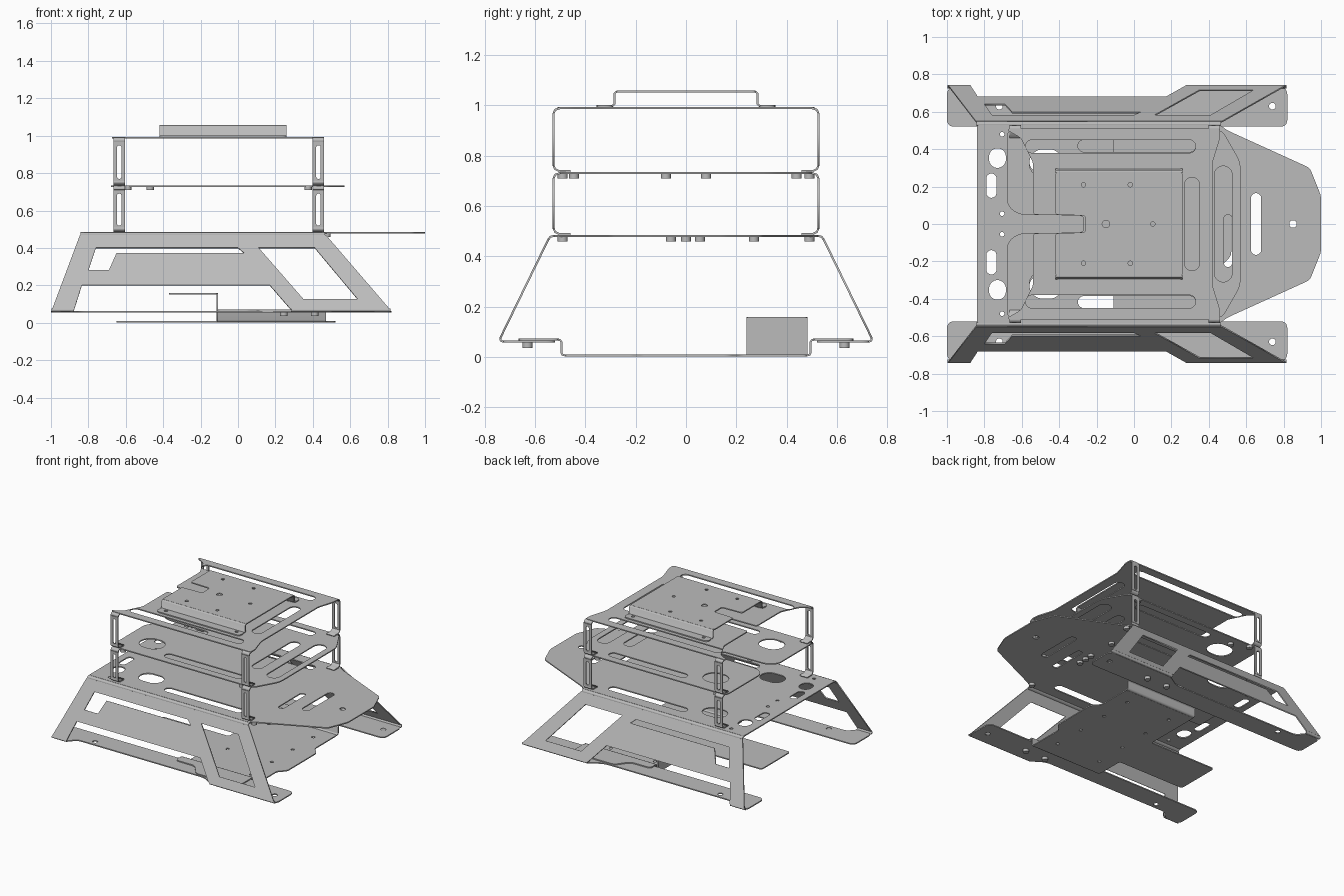
import bpy
from math import cos, sin, pi
from mathutils import Matrix, Vector

cube = bpy.data.objects.get("Cube")
if cube:
    bpy.data.objects.remove(cube, do_unlink=True)

T = 0.008  # sheet thickness
grey = bpy.data.materials.new("sheet_grey")
grey.use_nodes = True
COLOR = (0.5, 0.5, 0.5, 1)
grey.diffuse_color = COLOR
grey.node_tree.nodes["Principled BSDF"].inputs["Base Color"].default_value = COLOR


def frame(u, v, n, origin=(0, 0, 0)):
    m = Matrix((u, v, n)).transposed().to_4x4()
    m.translation = origin
    return m


def flat(z):
    return Matrix.Translation((0, 0, z))


def rounded(pts, r, steps=5):
    """Round every corner of a closed outline with a quadratic fillet."""
    out = []
    pts = [Vector(p) for p in pts]
    for i, p in enumerate(pts):
        a, b = pts[i - 1] - p, pts[(i + 1) % len(pts)] - p
        d = min(r, a.length * 0.49, b.length * 0.49)
        s, e = p + a.normalized() * d, p + b.normalized() * d
        for k in range(steps + 1):
            t = k / steps
            out.append(s * (1 - t) ** 2 + p * 2 * t * (1 - t) + e * t * t)
    return out


def slot(x0, x1, y0, y1):
    """Capsule hole filling the given box."""
    w, h = (x1 - x0) / 2, (y1 - y0) / 2
    cx, cy, r = x0 + w, y0 + h, min(w, h)
    out = []
    for k in range(24):
        a = 2 * pi * (k + 0.5) / 24
        c, s = cos(a), sin(a)
        out.append((cx + r * c + (w - r) * (1 if c > 0 else -1),
                    cy + r * s + (h - r) * (1 if s > 0 else -1)))
    return out


def hole(x, y, r=0.012):
    return slot(x - r, x + r, y - r, y + r)


def both(maker, x0, x1, y0, y1):
    return [maker(x0, x1, y0, y1), maker(x0, x1, -y1, -y0)]


def sheet(name, outline, holes, matrix, depth=T):
    """Cut a flat plate with holes and give it a thickness."""
    cu = bpy.data.curves.new(name, "CURVE")
    cu.dimensions, cu.fill_mode, cu.extrude = "2D", "BOTH", depth / 2
    for loop in [outline] + holes:
        sp = cu.splines.new("POLY")
        sp.points.add(len(loop) - 1)
        for pt, co in zip(sp.points, loop):
            pt.co = (co[0], co[1], 0, 1)
        sp.use_cyclic_u = True
    tmp = bpy.data.objects.new(name + "_outline", cu)
    bpy.context.collection.objects.link(tmp)
    dg = bpy.context.evaluated_depsgraph_get()
    me = bpy.data.meshes.new_from_object(tmp.evaluated_get(dg))
    bpy.data.objects.remove(tmp, do_unlink=True)
    me.transform(matrix)
    if matrix.determinant() < 0:
        me.flip_normals()
    me.materials.clear()
    me.materials.append(grey)
    ob = bpy.data.objects.new(name, me)
    bpy.context.collection.objects.link(ob)
    return ob


def strip(name, path, x0, x1, side=1):
    """Bent sheet: a y-z path with thickness, swept along x."""
    pts = [Vector(p) for p in path]
    left, right = [], []
    for i, p in enumerate(pts):
        d = (pts[min(i + 1, len(pts) - 1)] - pts[max(i - 1, 0)]).normalized()
        n = Vector((-d.y, d.x)) * T / 2
        left.append(p + n)
        right.append(p - n)
    m = frame((0, side, 0), (0, 0, 1), (1, 0, 0), ((x0 + x1) / 2, 0, 0))
    sheet(name, left + right[::-1], [], m, x1 - x0)


def bolt(x, y, top):
    sheet("bolt", hole(x, y, 0.02), [], flat(top - 0.011), 0.022)


def mirror_outline(half):
    """Close an outline by mirroring its upper half across y = 0."""
    return half + [(x, -y) for x, y in reversed(half)]


DECK, MID, TOP = 0.481, 0.731, 0.989

# Main deck with pointed nose
deck = mirror_outline([(-0.84, 0.53), (0.46, 0.53), (0.5, 0.5), (0.94, 0.3), (1, 0.15)])
cuts = [slot(0.625, 0.68, -0.165, 0.165), hole(0.85, 0, 0.02),
        slot(0.48, 0.525, -0.23, 0.05)]
cuts += both(slot, -0.79, -0.735, 0.14, 0.27) + both(slot, -0.775, -0.685, 0.3, 0.405)
cuts += both(slot, -0.3, 0.33, 0.385, 0.45) + both(slot, -0.56, -0.38, 0.27, 0.4)
for y in (-0.48, -0.055, 0.055, 0.48):
    cuts.append(hole(-0.705, y))
sheet("main_deck", rounded(deck, 0.02), cuts, flat(DECK))

# Middle shelf with flared cable slot
mid = mirror_outline([(-0.26, 0.045), (-0.62, 0.05), (-0.68, 0.1), (-0.68, 0.505),
                      (0.47, 0.505), (0.57, 0.33)])
cuts = both(slot, -0.3, 0.33, 0.385, 0.45) + both(slot, -0.56, -0.38, 0.25, 0.4)
cuts += [slot(0.27, 0.35, -0.25, 0.25), slot(0.43, 0.525, -0.31, 0.31)]
sheet("middle_shelf", rounded(mid, 0.04), cuts, flat(MID))

# Top shelf with long side slots
top = mirror_outline([(-0.27, 0.045), (-0.54, 0.05), (-0.54, 0.33), (-0.605, 0.46),
                      (-0.675, 0.5), (-0.67, 0.51), (0.46, 0.51), (0.46, 0.46),
                      (0.42, 0.33)])
cuts = both(slot, -0.58, 0.33, 0.38, 0.45) + [slot(0.27, 0.35, -0.25, 0.25)]
sheet("top_shelf", rounded(top, 0.02), cuts, flat(TOP))

# Raised equipment tray
tray = mirror_outline([(-0.26, 0.045), (-0.42, 0.05), (-0.42, 0.277), (0.26, 0.277)])
cuts = [hole(x, y) for x in (-0.27, -0.02) for y in (-0.21, 0.21)]
cuts += [hole(-0.15, 0, 0.02), hole(0.1, 0)]
sheet("tray_top", rounded(tray, 0.015), cuts, flat(1.054))
for s in (-1, 1):
    strip("tray_side", [(0.275, 1.054), (0.284, 1.048), (0.285, 1.004), (0.294, 0.997)],
          -0.42, 0.26, s)
    rim = [(-0.42, s * 0.29), (0.26, s * 0.29), (0.26, s * 0.355), (-0.42, s * 0.355)]
    sheet("tray_rim", rounded(rim, 0.03),
          [hole(-0.365, s * 0.315), hole(0.21, s * 0.315)], flat(0.997))

# Slotted legs joining the shelves, with inward feet
for s in (-1, 1):
    for x in (-0.635, 0.43):
        for z0, z1 in ((DECK + T, MID), (MID + T, TOP)):
            y = 0.526
            wall = frame((1, 0, 0), (0, 0, 1), (0, -1, 0), (x, s * y, 0))
            a, b = z0 + 0.02, z1 - 0.02
            sheet("leg", [(-0.031, a), (0.031, a), (0.031, b), (-0.031, b)],
                  [slot(-0.012, 0.012, a + 0.01, b - 0.02)], wall)
            strip("leg_foot", [(0.46, z0), (0.505, z0), (0.52, z0 + 0.007), (y, a)],
                  x - 0.031, x + 0.031, s)
            strip("leg_bend", [(y, b), (0.52, z1 - 0.007), (0.5, z1)],
                  x - 0.031, x + 0.031, s)

# Slanted side panels with windows and bottom flanges
SLOPE = -0.487
panel = [(-0.993, 0.073), (-0.875, 0.073), (-0.835, 0.2), (0.17, 0.2), (0.28, 0.073),
         (0.81, 0.073), (0.47, 0.468), (-0.845, 0.468)]
long_window = [(-0.8, 0.28), (-0.76, 0.4), (0, 0.4), (0.035, 0.37), (-0.65, 0.37),
               (-0.69, 0.28)]
big_window = [(0.11, 0.4), (0.41, 0.4), (0.64, 0.125), (0.35, 0.125)]
flange = [(-1, 0.52), (0.82, 0.52), (0.82, 0.73), (0.29, 0.73), (0.2, 0.67),
          (-0.84, 0.67), (-0.88, 0.73), (-1, 0.73)]
for s in (-1, 1):
    lean = frame((1, 0, 0), (0, s * SLOPE, 1), Vector((0, s, -SLOPE)).normalized(),
                 (0, s * (0.738 - SLOPE * 0.075), 0))
    sheet("side_panel", panel, [long_window, big_window], lean)
    strip("panel_top_bend", [(0.525, DECK), (0.54, DECK - 0.004), (0.547, 0.466)],
          -0.842, 0.465, s)
    for x0, x1 in ((-0.997, -0.877), (0.285, 0.815)):
        strip("panel_foot_bend", [(0.738, 0.075), (0.737, 0.065), (0.726, 0.06)], x0, x1, s)
    outline = [(x, s * y) for x, y in flange]
    sheet("foot_flange", rounded(outline, 0.04),
          [hole(x, s * 0.63, 0.018) for x in (-0.72, 0.74)], flat(0.06))

# Base plate with rear tongue
base = [(-0.65, -0.28), (-0.11, -0.28), (-0.11, -0.482), (0.47, -0.482), (0.47, -0.22),
        (0.52, -0.17), (0.52, 0.17), (0.47, 0.22), (0.47, 0.482), (-0.11, 0.482),
        (-0.11, 0.05), (-0.65, 0.05)]
sheet("base_plate", rounded(base, 0.02),
      [hole(x, y) for x in (0, 0.36) for y in (-0.36, -0.12, 0.12, 0.36)], flat(0.005))

# Base wings resting on the flanges
for s in (-1, 1):
    strip("base_riser", [(0.478, 0.005), (0.491, 0.008), (0.495, 0.015), (0.495, 0.058),
                         (0.499, 0.066), (0.51, 0.068)], -0.11, 0.47, s)
    wing = [(-0.11, 0.505), (0.47, 0.505), (0.47, 0.665), (0.12, 0.665), (0.05, 0.57),
            (-0.11, 0.57)]
    sheet("base_wing", rounded([(x, s * y) for x, y in wing], 0.03), [], flat(0.068))
    for x in (0.245, 0.41):
        bolt(x, s * 0.63, 0.058)

# Raised bracket at one side of the base
sheet("bracket_wall", [(0.24, 0.005), (0.482, 0.005), (0.482, 0.157), (0.24, 0.157)], [],
      frame((0, 1, 0), (0, 0, 1), (1, 0, 0), (-0.111, 0, 0)))
arm = [(-0.37, 0.24), (-0.108, 0.24), (-0.108, 0.482), (-0.37, 0.482)]
sheet("bracket_arm", rounded(arm, 0.02), [], flat(0.154))

# Bolts under the shelves
for y in (-0.49, 0.49):
    for x in (-0.59, 0.375):
        bolt(x, y, MID)
    bolt(0.475, y, DECK)
    bolt(-0.59, y, DECK)
for y in (-0.445, -0.08, 0.08, 0.44):
    bolt(-0.47, y, MID)
for y in (-0.06, 0, 0.055, 0.27):
    bolt(0.42, y, DECK)
